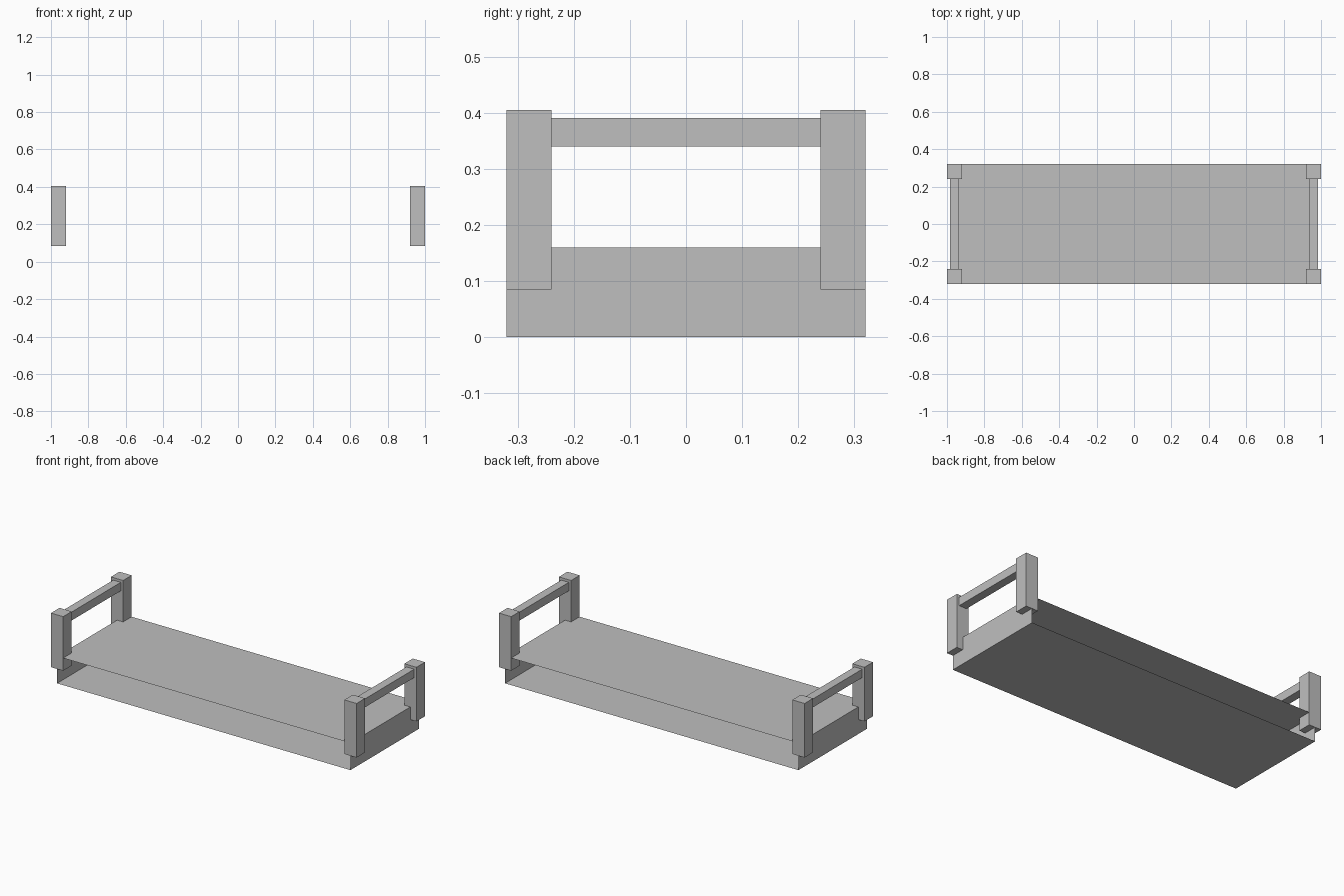
import bpy
import bmesh
from mathutils import Matrix, Vector

default_cube = bpy.data.objects.get("Cube")
if default_cube:
    bpy.data.objects.remove(default_cube, do_unlink=True)

grey = bpy.data.materials.new("plain_grey")
grey.use_nodes = True
colour = (0.52, 0.52, 0.52, 1)
grey.diffuse_color = colour
grey.node_tree.nodes["Principled BSDF"].inputs["Base Color"].default_value = colour


def box(name, centre, size, open_ends=False):
    """Flat-sided box; open_ends removes its front and back faces."""
    bm = bmesh.new()
    bmesh.ops.create_cube(bm, size=1)
    if open_ends:
        ends = [f for f in bm.faces if abs(f.normal.y) > 0.5]
        bmesh.ops.delete(bm, geom=ends, context="FACES_ONLY")
    bmesh.ops.transform(bm, matrix=Matrix.Diagonal((*size, 1)), verts=bm.verts)
    mesh = bpy.data.meshes.new(name)
    bm.to_mesh(mesh)
    bm.free()
    mesh.materials.append(grey)
    obj = bpy.data.objects.new(name, mesh)
    obj.location = Vector(centre)
    bpy.context.collection.objects.link(obj)
    return obj


END_X = 0.96   # centre line of each end frame
POST_Y = 0.28
POST = 0.08

# Thin shelf sleeve: top, bottom and end sheets, open at front and back
box("shelf_sleeve", (0, 0, 0.08), (2 * END_X, 0.64, 0.16), open_ends=True)

# End frames: two square posts joined by a rail
for side, sx in (("left", 1), ("right", -1)):
    for place, sy in (("front", -1), ("back", 1)):
        box(f"{place}_{side}_post", (sx * END_X, sy * POST_Y, 0.245), (POST, POST, 0.32))
    box(f"{side}_rail", (sx * END_X, 0, 0.365), (0.05, 2 * POST_Y - POST, 0.05))
